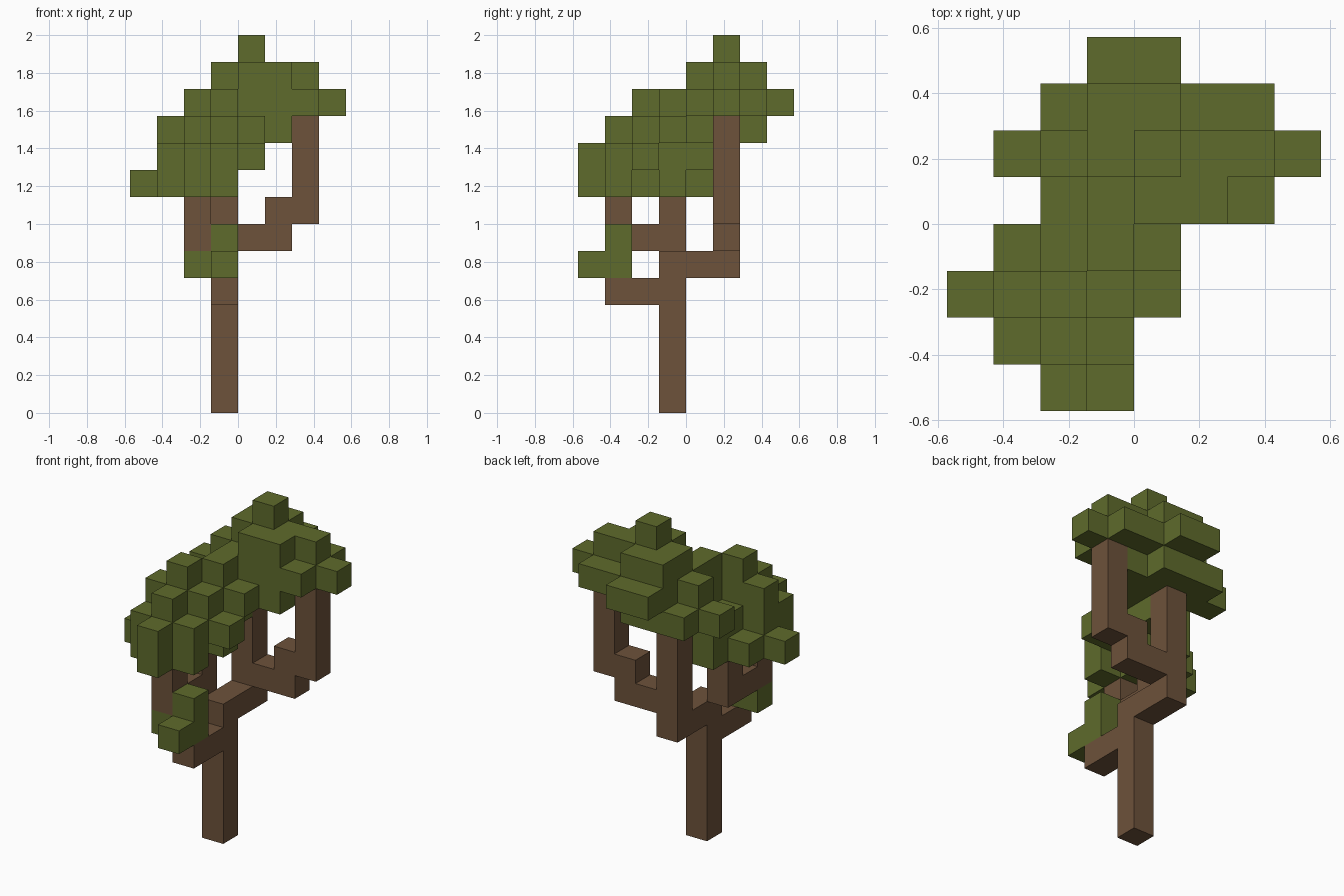
import bpy, bmesh, math
from mathutils import Vector

if "Cube" in bpy.data.objects:
    bpy.data.objects.remove(bpy.data.objects["Cube"], do_unlink=True)

U = 2 / 14  # edge of one block


def material(name, rgb):
    m = bpy.data.materials.new(name)
    m.use_nodes = True
    m.diffuse_color = (*rgb, 1)
    bsdf = m.node_tree.nodes["Principled BSDF"]
    bsdf.inputs["Base Color"].default_value = (*rgb, 1)
    bsdf.inputs["Roughness"].default_value = 0.9
    return m


bark = material("bark brown", (0.153, 0.084, 0.043))
leaf = material("leaf green", (0.114, 0.147, 0.025))


def box(x, y, z):
    """Block cells in inclusive index ranges; a plain number is one cell."""
    spans = [(a, a) if isinstance(a, int) else a for a in (x, y, z)]
    (x0, x1), (y0, y1), (z0, z1) = spans
    return {(i, j, k) for i in range(x0, x1 + 1)
            for j in range(y0, y1 + 1) for k in range(z0, z1 + 1)}


def build(name, boxes, mat):
    """One shell around all blocks of a part, without inner faces."""
    cells = set().union(*(box(*b) for b in boxes))
    bm = bmesh.new()
    for c in sorted(cells):
        for axis in range(3):
            for side in (0, 1):
                near = list(c)
                near[axis] += 2 * side - 1
                if tuple(near) in cells:
                    continue
                p, q = (axis + 1) % 3, (axis + 2) % 3
                ring = [(0, 0), (1, 0), (1, 1), (0, 1)]
                verts = []
                for s, t in (ring if side else ring[::-1]):
                    v = Vector(c)
                    v[axis] += side
                    v[p] += s
                    v[q] += t
                    verts.append(bm.verts.new(v * U))
                bm.faces.new(verts)
    bmesh.ops.remove_doubles(bm, verts=bm.verts[:], dist=1e-4)
    bmesh.ops.dissolve_limit(bm, angle_limit=math.radians(1),
                             verts=bm.verts[:], edges=bm.edges[:])
    mesh = bpy.data.meshes.new(name)
    bm.to_mesh(mesh)
    bm.free()
    mesh.materials.append(mat)
    bpy.context.collection.objects.link(bpy.data.objects.new(name, mesh))


# Trunk and branches
build("trunk", [(-1, -1, (0, 5))], bark)
build("front_branch", [(-1, (-3, -2), 4)], bark)
build("back_branch", [(-1, (0, 1), 5), (-1, 1, (6, 9))], bark)
build("left_branch", [((0, 1), 1, 6), ((1, 2), 1, 7), (2, 1, (8, 10))], bark)
build("right_branch", [(-2, (-3, -1), 6), (-2, -1, (7, 8)),
                       (-2, -3, (7, 8))], bark)

# Small tuft on the front branch
build("low_tuft", [(-1, -3, (5, 6)), (-1, -4, 5), (-2, -3, 5)], leaf)

# Front crown, lower of the two
build("front_crown", [
    (-2, -4, (8, 9)), (-3, -3, (8, 9)), (-1, -3, (8, 9)), (-2, -3, (9, 10)),
    (-4, -2, 8), (-3, -2, (8, 10)), (-2, -2, (8, 11)), (-1, -2, (9, 10)),
    (0, -2, 9), (-3, -1, 8), (-2, -1, 9), (-1, -1, (8, 11)), (0, -1, 10),
    (-2, 0, (8, 9)), (-1, 0, 9),
], leaf)

# Back crown, stepped up to a single top block
build("back_crown", [
    ((-1, 1), 0, 10), ((-3, 1), 1, 10), ((-2, 0), 2, 10),
    ((-1, 2), 0, 11), ((-2, 3), 1, 11), ((-1, 2), 2, 11), ((-1, 0), 3, 11),
    ((0, 1), 0, 12), ((-1, 2), 1, 12), ((-1, 0), 2, 12),
    (0, 1, 13),
], leaf)
